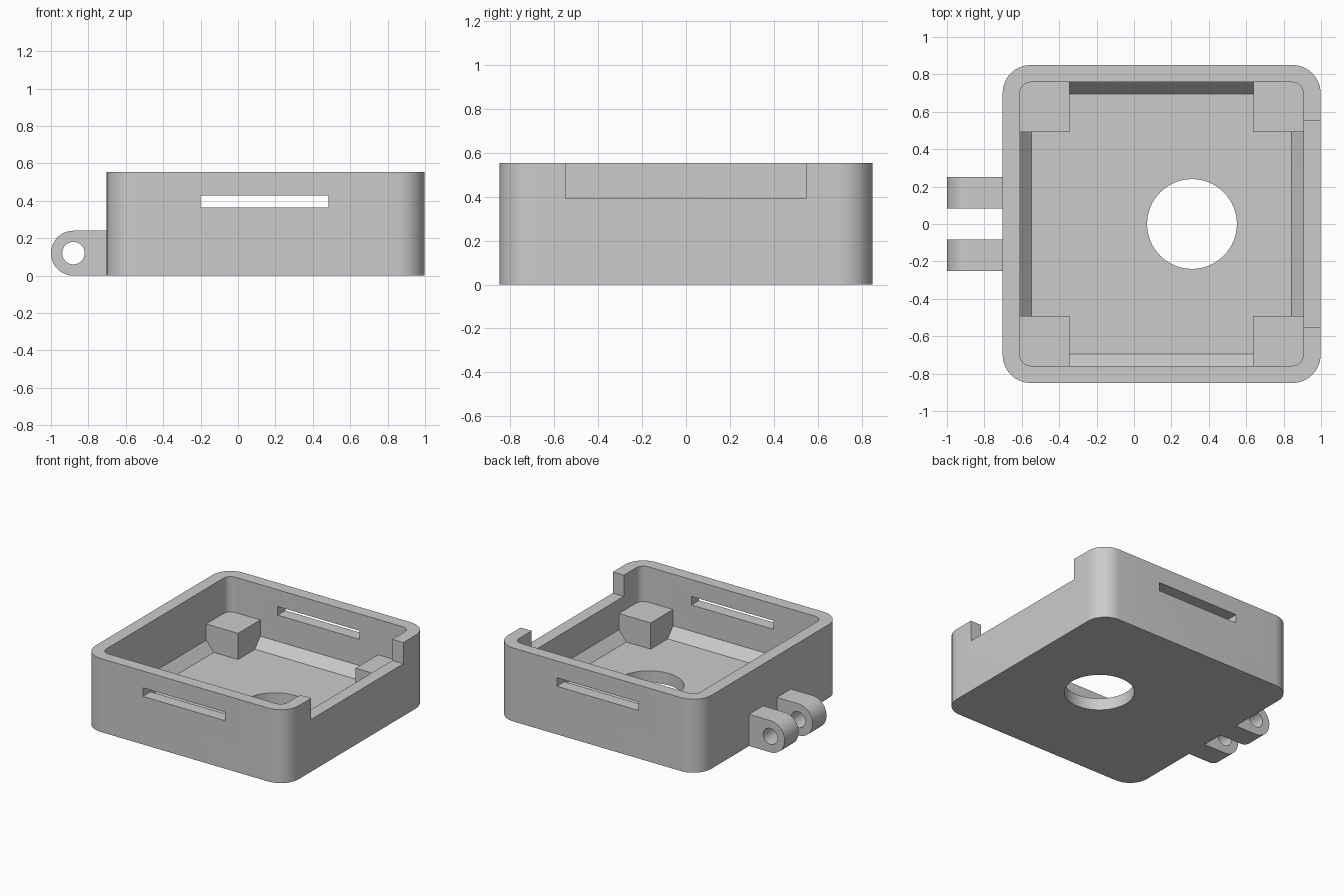
import bpy, bmesh, math
from mathutils import Vector

if "Cube" in bpy.data.objects:
    bpy.data.objects.remove(bpy.data.objects["Cube"], do_unlink=True)

grey = bpy.data.materials.new("light grey plastic")
grey.use_nodes = True
COLOR = (0.6, 0.6, 0.6, 1)
grey.diffuse_color = COLOR
grey.node_tree.nodes["Principled BSDF"].inputs["Base Color"].default_value = COLOR

CX = 0.1475          # centre of the tray along x
HALF = 0.85          # half width of the tray
HEIGHT = 0.555
FLOOR = 0.09
WALL = 0.092


def rounded_square(half, radius, z, steps=10):
    """Loop of points around a rounded square centred on the tray."""
    pts = []
    for q in range(4):
        mid = math.radians(45 + 90 * q)
        cx = math.copysign(half - radius, math.cos(mid))
        cy = math.copysign(half - radius, math.sin(mid))
        for i in range(steps + 1):
            a = math.radians(90 * (q + i / steps))
            pts.append(Vector((CX + cx + radius * math.cos(a),
                               cy + radius * math.sin(a), z)))
    return pts


def loft(name, loops):
    """Closed solid through a list of equal-length point loops."""
    bm = bmesh.new()
    rings = [[bm.verts.new(p) for p in loop] for loop in loops]
    n = len(rings[0])
    for low, high in zip(rings, rings[1:]):
        for i in range(n):
            j = (i + 1) % n
            bm.faces.new((low[i], low[j], high[j], high[i]))
    bm.faces.new(rings[0][::-1])
    bm.faces.new(rings[-1])
    bmesh.ops.recalc_face_normals(bm, faces=bm.faces)
    mesh = bpy.data.meshes.new(name)
    bm.to_mesh(mesh)
    bm.free()
    mesh.materials.append(grey)
    obj = bpy.data.objects.new(name, mesh)
    bpy.context.collection.objects.link(obj)
    return obj


def box(name, x, y, z):
    corners = [(x[0], y[0]), (x[1], y[0]), (x[1], y[1]), (x[0], y[1])]
    return loft(name, [[Vector((a, b, h)) for a, b in corners] for h in z])


def cylinder(name, centre, radius, depth, axis, steps=64):
    loops = []
    for end in (-depth / 2, depth / 2):
        loop = []
        for i in range(steps):
            a = 2 * math.pi * i / steps
            u, v = radius * math.cos(a), radius * math.sin(a)
            offset = (u, v, end) if axis == "z" else (u, end, v)
            loop.append(Vector(centre) + Vector(offset))
        loops.append(loop)
    return loft(name, loops)


def cut(target, cutter):
    cutter.hide_render = True
    mod = target.modifiers.new("cut", "BOOLEAN")
    mod.operation = "DIFFERENCE"
    mod.solver = "EXACT"
    mod.object = cutter
    bpy.context.view_layer.objects.active = target
    bpy.ops.object.modifier_apply(modifier=mod.name)
    bpy.data.objects.remove(cutter, do_unlink=True)


def smooth(obj):
    bpy.ops.object.select_all(action="DESELECT")
    obj.select_set(True)
    bpy.context.view_layer.objects.active = obj
    bpy.ops.object.shade_smooth_by_angle(angle=math.radians(30))


# Tray shell with a hollow whose foot slopes into the floor
tray = loft("tray", [rounded_square(HALF, 0.15, z) for z in (0, HEIGHT)])
inner = HALF - WALL
cut(tray, loft("hollow_cutter", [
    rounded_square(inner - 0.063, 0.03, FLOOR),
    rounded_square(inner, 0.06, FLOOR + 0.075),
    rounded_square(inner, 0.06, HEIGHT + 0.1)]))

# Round floor opening, slots in front and back walls, notch in the left wall
cut(tray, cylinder("floor_hole_cutter", (0.31, 0, FLOOR / 2), 0.24, 0.4, "z"))
cut(tray, box("slot_cutter", (-0.2, 0.485), (-1, 1), (0.363, 0.428)))
cut(tray, box("notch_cutter", (0.8, 1.1), (-0.55, 0.55), (0.395, 0.7)))
smooth(tray)

# Support blocks in the four inner corners
for sx, x_name in ((-1, "right"), (1, "left")):
    for sy, y_name in ((-1, "front"), (1, "back")):
        xs = sorted((CX + sx * 0.492, CX + sx * (inner + 0.01)))
        ys = sorted((sy * 0.492, sy * (inner + 0.01)))
        box(f"corner_block_{y_name}_{x_name}", xs, ys, (FLOOR - 0.02, 0.288))

# Two hinge lugs with a rounded end and a pin hole
R = 0.12
for y0, y1, place in ((-0.25, -0.083, "front"), (0.083, 0.25, "back")):
    profile = [(-0.69, 0), (-0.69, 2 * R)]
    for i in range(25):
        a = math.pi / 2 + math.pi * i / 24
        profile.append((-0.88 + R * math.cos(a), R + R * math.sin(a)))
    lug = loft(f"hinge_lug_{place}",
               [[Vector((x, y, z)) for x, z in profile] for y in (y0, y1)])
    cut(lug, cylinder("pin_hole_cutter", (-0.88, (y0 + y1) / 2, R), 0.06, 0.3, "y", 40))
    smooth(lug)
